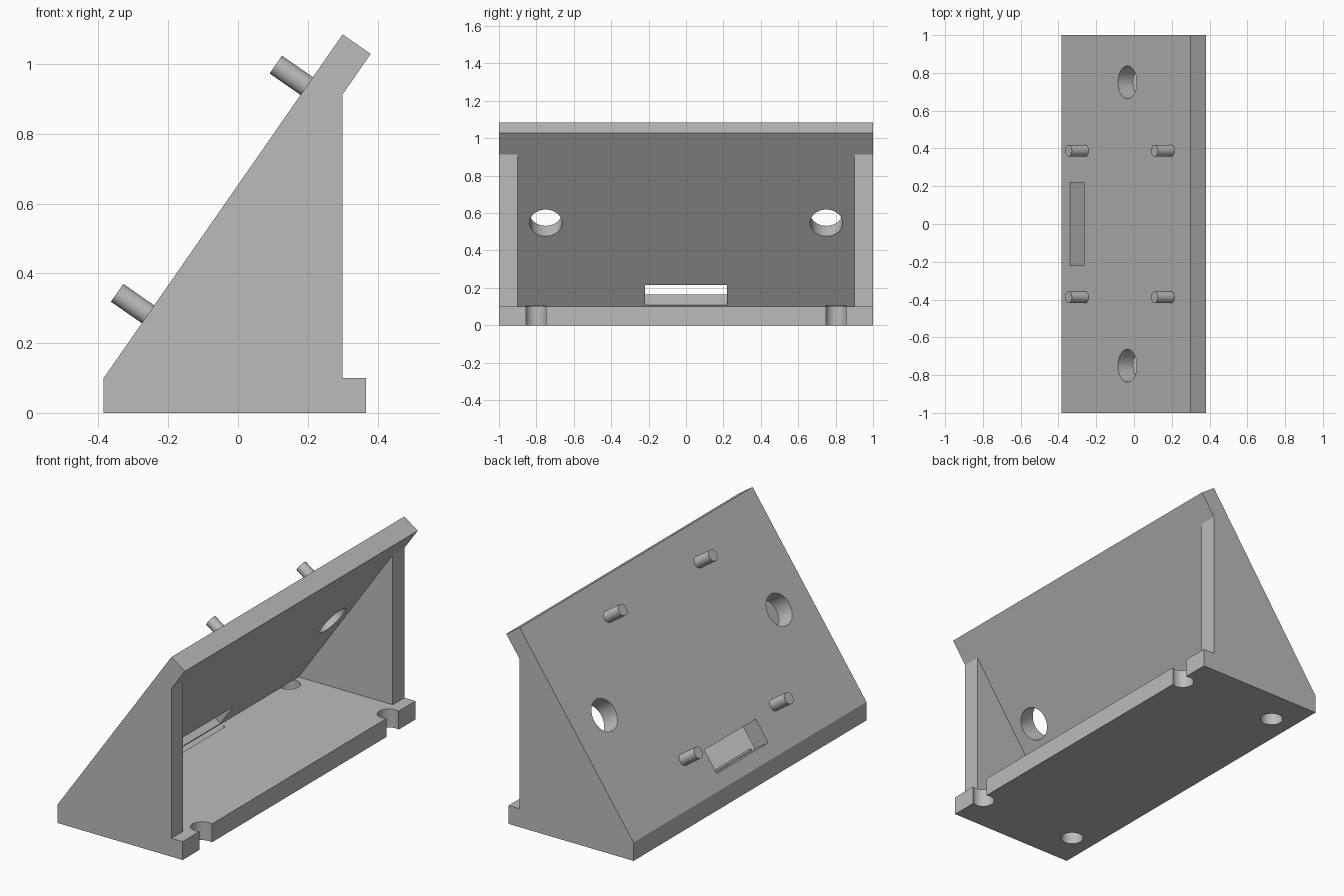
import bpy
import bmesh
from mathutils import Vector

cube = bpy.data.objects.get("Cube")
if cube:
    bpy.data.objects.remove(cube, do_unlink=True)

grey = bpy.data.materials.new("plain grey")
grey.use_nodes = True
grey.diffuse_color = (0.5, 0.5, 0.5, 1)
grey.node_tree.nodes["Principled BSDF"].inputs["Base Color"].default_value = (0.5, 0.5, 0.5, 1)

# Slope of the front panel
FOOT = Vector((-0.385, 0, 0.1))
TOP = Vector((0.30, 0, 1.085))
UP = (TOP - FOOT).normalized()
OUT = Vector((-UP.z, 0, UP.x))
THICK = 0.098


def on_slope(x, y):
    """Point on the outer face of the panel."""
    p = FOOT.lerp(TOP, (x - FOOT.x) / (TOP.x - FOOT.x))
    return Vector((p.x, y, p.z))


def make_object(name, bm):
    bmesh.ops.recalc_face_normals(bm, faces=bm.faces)
    mesh = bpy.data.meshes.new(name)
    bm.to_mesh(mesh)
    bm.free()
    mesh.materials.append(grey)
    obj = bpy.data.objects.new(name, mesh)
    bpy.context.collection.objects.link(obj)
    return obj


def prism(name, profile, half_width):
    """Extrude an x-z profile along y, centred."""
    bm = bmesh.new()
    face = bm.faces.new([bm.verts.new((x, -half_width, z)) for x, z in profile])
    new = bmesh.ops.extrude_face_region(bm, geom=[face])["geom"]
    verts = [v for v in new if isinstance(v, bmesh.types.BMVert)]
    bmesh.ops.translate(bm, verts=verts, vec=(0, 2 * half_width, 0))
    return make_object(name, bm)


def rod(name, start, end, radius, sides=48):
    """Cylinder between two points."""
    axis = end - start
    bm = bmesh.new()
    bmesh.ops.create_cone(bm, cap_ends=True, segments=sides, radius1=radius,
                          radius2=radius, depth=axis.length)
    turn = Vector((0, 0, 1)).rotation_difference(axis).to_matrix()
    bmesh.ops.rotate(bm, verts=bm.verts, cent=(0, 0, 0), matrix=turn)
    bmesh.ops.translate(bm, verts=bm.verts, vec=(start + end) / 2)
    return make_object(name, bm)


def activate(obj):
    bpy.ops.object.select_all(action="DESELECT")
    obj.select_set(True)
    bpy.context.view_layer.objects.active = obj


def cut(obj, cutter):
    activate(obj)
    mod = obj.modifiers.new("cut", "BOOLEAN")
    mod.operation = "DIFFERENCE"
    mod.solver = "EXACT"
    mod.object = cutter
    bpy.ops.object.modifier_apply(modifier=mod.name)
    bpy.data.objects.remove(cutter, do_unlink=True)


def smooth(obj):
    activate(obj)
    bpy.ops.object.shade_smooth_by_angle()


# Wedge body: base, end walls and overhanging sloped panel
lip = TOP - OUT * THICK
inner = lip - UP * ((lip.x - 0.30) / UP.x)
floor = lip - UP * ((lip.z - FOOT.z) / UP.z)
body = prism("bracket_body", [
    (FOOT.x, 0), (0.367, 0), (0.367, FOOT.z), (0.30, FOOT.z),
    (inner.x, inner.z), (lip.x, lip.z), (TOP.x, TOP.z), (FOOT.x, FOOT.z)], 1.0)

# Open cavity between the end walls
cut(body, prism("cavity_cutter", [
    (floor.x, floor.z), (0.45, floor.z), (0.45, 0.8), (inner.x, inner.z)], 0.9))

# Slot low in the panel
low, high = on_slope(-0.34, 0), on_slope(-0.265, 0)
corners = [low + OUT * 0.05, high + OUT * 0.05,
           high - OUT * (THICK + 0.03), low - OUT * (THICK + 0.03)]
cut(body, prism("slot_cutter", [(c.x, c.z) for c in corners], 0.22))

for side in (-1, 1):
    # Round holes through the panel
    p = on_slope(-0.035, side * 0.75)
    cut(body, rod("panel_hole_cutter", p + OUT * 0.1, p - OUT * 0.2, 0.087))
    # Mounting hole and open edge notch in the base
    for x in (-0.255, 0.345):
        p = Vector((x, side * 0.802, 0))
        cut(body, rod("base_hole_cutter", p - Vector((0, 0, 0.1)),
                      p + Vector((0, 0, 0.102)), 0.057))
smooth(body)

# Four locating pegs standing square to the panel
for x, level in ((-0.258, "lower"), (0.197, "upper")):
    for side, hand in ((-1, "right"), (1, "left")):
        p = on_slope(x, side * 0.388)
        smooth(rod(f"{level}_{hand}_peg", p - OUT * 0.01, p + OUT * 0.108, 0.031, 32))
